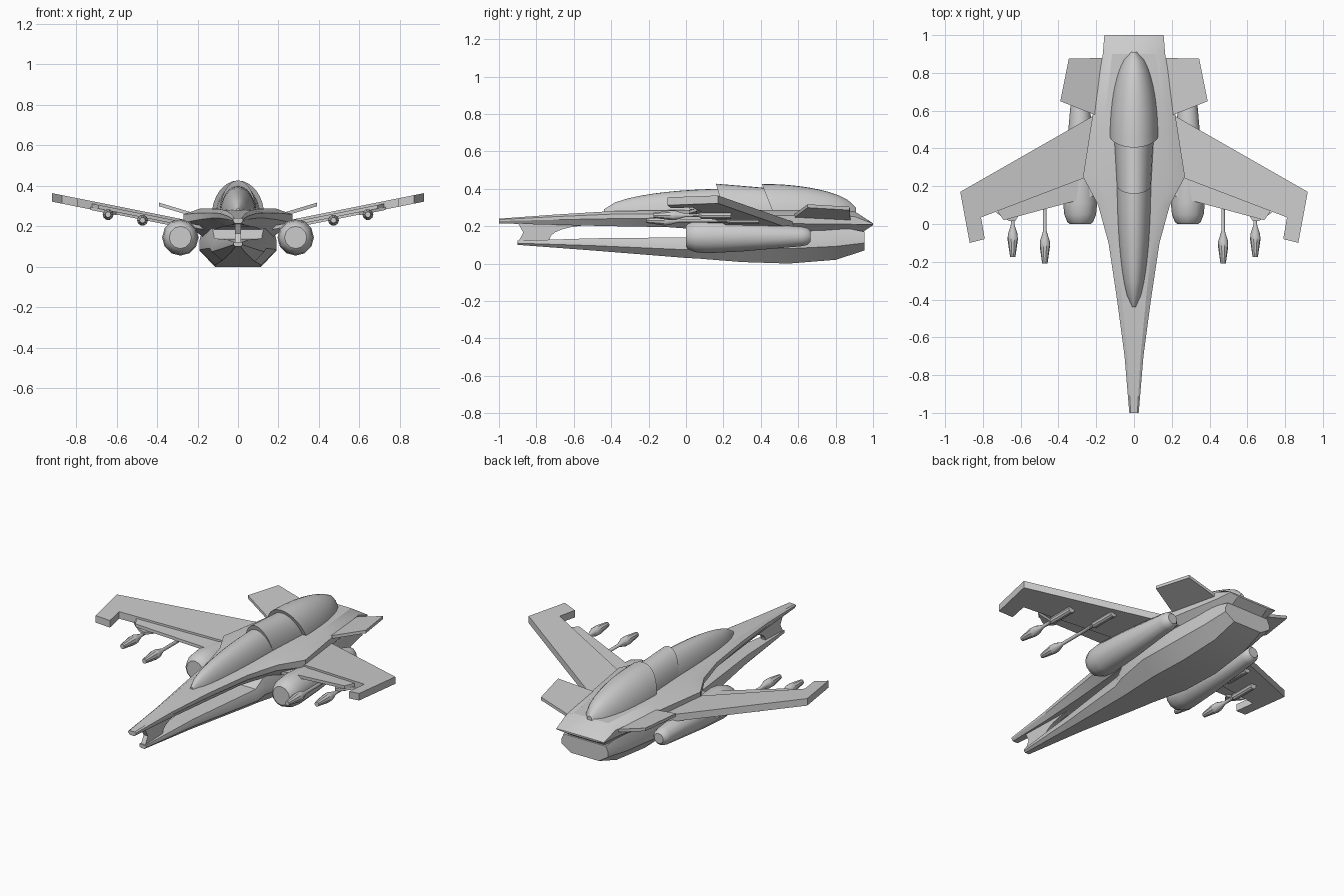
import bpy, bmesh
from math import pi, sin, cos, sqrt, radians

default_cube = bpy.data.objects.get("Cube")
if default_cube:
    bpy.data.objects.remove(default_cube, do_unlink=True)

GREY = (0.6, 0.6, 0.6, 1)
hull_grey = bpy.data.materials.new("hull_grey")
hull_grey.use_nodes = True
hull_grey.diffuse_color = GREY
hull_grey.node_tree.nodes["Principled BSDF"].inputs["Base Color"].default_value = GREY


def loft(name, rings, sharp_angle=30):
    """Skin a list of closed rings, cap both ends and shade the result."""
    bm = bmesh.new()
    loops = [[bm.verts.new(point) for point in ring] for ring in rings]
    for near, far in zip(loops, loops[1:]):
        for i in range(len(near)):
            bm.faces.new((near[i - 1], near[i], far[i], far[i - 1]))
    bm.faces.new(loops[0])
    bm.faces.new(loops[-1])
    bmesh.ops.recalc_face_normals(bm, faces=bm.faces)
    mesh = bpy.data.meshes.new(name)
    bm.to_mesh(mesh)
    bm.free()
    mesh.materials.append(hull_grey)
    part = bpy.data.objects.new(name, mesh)
    bpy.context.collection.objects.link(part)
    bpy.ops.object.select_all(action='DESELECT')
    bpy.context.view_layer.objects.active = part
    part.select_set(True)
    bpy.ops.object.shade_smooth_by_angle(angle=radians(sharp_angle))


def hull(name, stations, top_share, bottom_share, high_share, low_share):
    """Loft eight-sided sections from (y, half width, top, bottom) stations."""
    rings = []
    for y, width, top, bottom in stations:
        depth = top - bottom
        half = [(width * top_share, top), (width, bottom + depth * high_share),
                (width, bottom + depth * low_share), (width * bottom_share, bottom)]
        outline = half + [(-x, z) for x, z in reversed(half)]
        rings.append([(x, y, z) for x, z in outline])
    loft(name, rings, 25)


def dome_ring(y, width, height, slant, segments=16):
    """Half-ellipse section standing in the fuselage, its sides swept back."""
    angles = [pi * i / segments for i in range(segments + 1)]
    return [(width * cos(a), y + slant * (1 - sin(a)), 0.25 + height * sin(a)) for a in angles]


def bubble(name, tip, end, width, height, slant, steps=10):
    """Teardrop dome growing from a rounded tip to an open-cut end."""
    rings = []
    for i in range(steps + 1):
        t = max(i, 0.1) / steps
        swell = sqrt(1 - (1 - t) ** 2)
        rings.append(dome_ring(tip + (end - tip) * t, width * swell,
                               height * (0.15 + 0.85 * swell), slant * t))
    loft(name, rings, 40)


def turned(name, x, z, profile, sides=12):
    """Body of revolution along y from (y, radius) pairs."""
    angles = [2 * pi * i / sides for i in range(sides)]
    loft(name, [[(x + r * cos(a), y, z + r * sin(a)) for a in angles] for y, r in profile], 35)


def plate(name, outline, height, thickness, side):
    """Flat panel whose top follows a height rule across x."""
    loft(name, [[(side * x, y, height(x) - drop) for x, y in outline] for drop in (0, thickness)])


def wing_height(x):
    return 0.18 + 0.2 * x


def strip_height(x):
    return wing_height(x) - 0.012


def under_wing(x):
    return wing_height(x) - 0.03


def fin_height(x):
    return 0.2 + 0.3 * x


# Upper fuselage: long nose widening to the shoulders, then a wedge tail
hull("upper_fuselage", [
    (-1, 0.025, 0.24, 0.215), (-0.7, 0.05, 0.262, 0.207), (-0.4, 0.09, 0.28, 0.2),
    (-0.1, 0.135, 0.285, 0.195), (0.1, 0.19, 0.287, 0.18), (0.25, 0.27, 0.287, 0.15),
    (0.57, 0.22, 0.287, 0.14), (0.9, 0.165, 0.28, 0.14), (1, 0.157, 0.215, 0.205),
], top_share=0.7, bottom_share=0.65, high_share=0.8, low_share=0.5)

# Lower hull: a slim chin that deepens into the belly
hull("lower_hull", [
    (-0.9, 0.022, 0.122, 0.1), (-0.5, 0.06, 0.135, 0.07), (0, 0.13, 0.14, 0.03),
    (0.06, 0.14, 0.19, 0.027), (0.3, 0.19, 0.2, 0.008), (0.55, 0.19, 0.2, 0),
    (0.8, 0.17, 0.2, 0.02), (0.955, 0.155, 0.17, 0.07),
], top_share=0.9, bottom_share=0.6, high_share=0.65, low_share=0.4)

# Thin nose web joining the two hulls, with a curved rear edge
web_front = [(-0.5, 0.22), (-0.9, 0.22), (-0.87, 0.165), (-0.9, 0.11), (-0.73, 0.11)]
web_rear = [(-0.5 - 0.23 * sin(a), 0.13 + 0.075 * cos(a))
            for a in (pi * i / 12 for i in reversed(range(7)))]
loft("nose_web", [[(x, y, z) for y, z in web_front + web_rear] for x in (-0.014, 0.014)])

# Canopy glass, collar and spine, each stepping over the one before
bubble("canopy", tip=-0.445, end=0.24, width=0.093, height=0.15, slant=0)
loft("canopy_collar", [dome_ring(0.16, 0.092, 0.177, slant=0.05),
                       dome_ring(0.46, 0.11, 0.152, slant=0.05)], 40)
bubble("spine", tip=0.915, end=0.405, width=0.13, height=0.176, slant=0.07)

# Panel outlines, drawn for the left side
wing = [(0.16, 0.6), (0.22, 0.57), (0.92, 0.17), (0.87, -0.1), (0.79, -0.08),
        (0.81, 0.035), (0.26, 0.245), (0.16, 0.28)]
wing_strip = [(0.17, 0.28), (0.26, 0.26), (0.73, 0.08), (0.69, 0.02), (0.17, 0.16)]
tail_fin = [(0.12, 0.88), (0.345, 0.875), (0.39, 0.65), (0.2, 0.575), (0.12, 0.57)]
bracket = [(0.6, 0.06), (0.73, 0.06), (0.66, 0.015), (0.63, 0.015)]
engine_profile = [(0, 0.055), (0.01, 0.068), (0.05, 0.084), (0.11, 0.09),
                  (0.3, 0.08), (0.62, 0.052), (0.65, 0.045), (0.665, 0.03)]


def missile(name, side, x, z, nose, rear):
    """Missile on a slim launch rod with a thicker tail tube and a pylon."""
    turned(name + "_missile", side * x, z, [
        (nose, 0.014), (nose + 0.09, 0.027), (nose + 0.12, 0.026), (nose + 0.17, 0.01),
        (rear - 0.17, 0.01), (rear - 0.16, 0.02), (rear, 0.02)], sides=10)
    front, back = rear - 0.15, rear - 0.03
    plate(name + "_pylon", [(x - 0.01, front), (x + 0.01, front), (x + 0.01, back), (x - 0.01, back)],
          under_wing, 0.03, side)


# Parts repeated on both sides
for side, label in ((1, "left"), (-1, "right")):
    plate(label + "_wing", wing, wing_height, 0.042, side)
    plate(label + "_wing_strip", wing_strip, strip_height, 0.018, side)
    plate(label + "_tail_fin", tail_fin, fin_height, 0.018, side)
    plate(label + "_outer_bracket", bracket, under_wing, 0.015, side)
    turned(label + "_engine", side * 0.285, 0.145, engine_profile)
    missile(label + "_inner", side, x=0.472, z=0.23, nose=-0.21, rear=0.39)
    missile(label + "_outer", side, x=0.642, z=0.258, nose=-0.175, rear=0.24)
